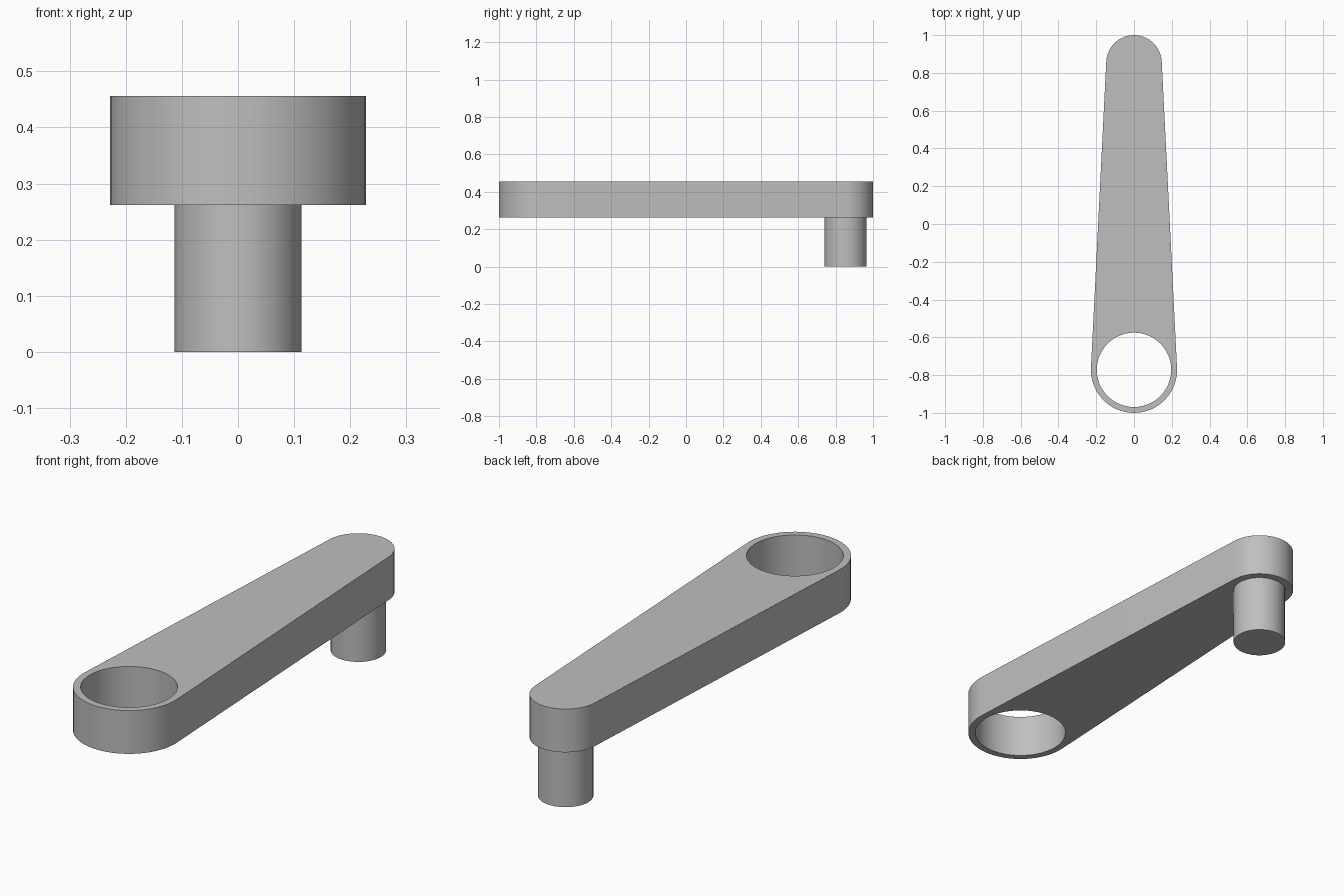
import bpy, bmesh
from math import sin, cos, pi, asin

cube = bpy.data.objects.get("Cube")
if cube:
    bpy.data.objects.remove(cube, do_unlink=True)

BIG_Y, BIG_R, HOLE_R = -0.772, 0.228, 0.197
SMALL_Y, SMALL_R, PIN_R = 0.853, 0.147, 0.113
BOTTOM, TOP = 0.262, 0.456

grey = bpy.data.materials.new("plain grey")
grey.use_nodes = True
color = (0.52, 0.52, 0.52, 1)
grey.diffuse_color = color
grey.node_tree.nodes["Principled BSDF"].inputs["Base Color"].default_value = color


def arc(cy, r, start, end, steps):
    """Points along an arc centred on x = 0."""
    angles = [start + (end - start) * i / steps for i in range(steps + 1)]
    return [(r * cos(a), cy + r * sin(a)) for a in angles]


def extruded(name, loops, z0, z1):
    """Solid made from an outline and optional hole loops."""
    bm = bmesh.new()
    edges = []
    for loop in loops:
        verts = [bm.verts.new((x, y, z0)) for x, y in loop]
        edges += [bm.edges.new((v, verts[i - 1])) for i, v in enumerate(verts)]
    bmesh.ops.triangle_fill(bm, edges=edges, use_beauty=True)
    result = bmesh.ops.extrude_face_region(bm, geom=bm.faces[:], use_keep_orig=True)
    top = [g for g in result["geom"] if isinstance(g, bmesh.types.BMVert)]
    bmesh.ops.translate(bm, verts=top, vec=(0, 0, z1 - z0))
    bmesh.ops.recalc_face_normals(bm, faces=bm.faces[:])
    mesh = bpy.data.meshes.new(name)
    bm.to_mesh(mesh)
    bm.free()
    mesh.materials.append(grey)
    obj = bpy.data.objects.new(name, mesh)
    bpy.context.collection.objects.link(obj)
    bpy.ops.object.select_all(action="DESELECT")
    obj.select_set(True)
    bpy.context.view_layer.objects.active = obj
    bpy.ops.object.shade_smooth_by_angle(angle=pi / 6)
    return obj


# Tapered arm: two round ends joined by tangent sides, with an open eye
tilt = asin((BIG_R - SMALL_R) / (SMALL_Y - BIG_Y))
outline = (arc(SMALL_Y, SMALL_R, tilt, pi - tilt, 24)
           + arc(BIG_Y, BIG_R, pi - tilt, 2 * pi + tilt, 32))
eye = arc(BIG_Y, HOLE_R, 0, 2 * pi, 48)[:-1]
extruded("crank_arm", [outline, eye], BOTTOM, TOP)

# Round pin under the narrow end
extruded("crank_pin", [arc(SMALL_Y, PIN_R, 0, 2 * pi, 32)[:-1]], 0, BOTTOM + 0.01)
